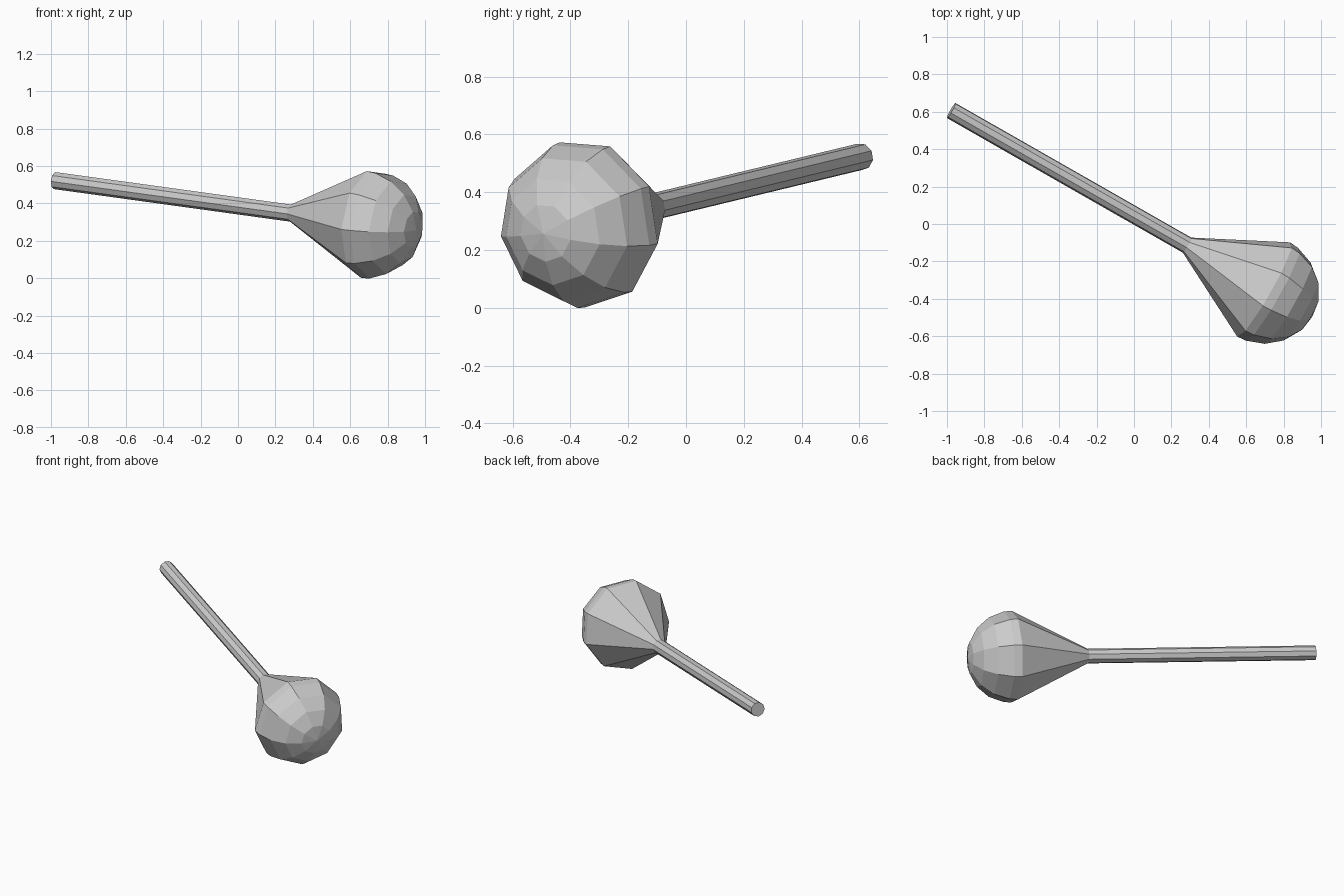
import bpy, bmesh
from math import cos, sin, radians, tau
from mathutils import Vector, Matrix

if "Cube" in bpy.data.objects:
    bpy.data.objects.remove(bpy.data.objects["Cube"])

SIDES = 9
tail = Vector((-0.977, 0.607, 0.523))     # handle end
ball = Vector((0.70, -0.35, 0.292))       # centre of the bulb
R, r = 0.294, 0.047

# Frame along the leaning axis
d = (ball - tail).normalized()
u = Vector((-d.y, d.x, 0)).normalized()
if u.x < 0:
    u = -u
v = d.cross(u)
frame = Matrix((u, v, d)).transposed().to_4x4()
frame.translation = tail
L = (ball - tail).length


def lathe(name, profile):
    """Turn (radius, height) points around the leaning axis."""
    bm = bmesh.new()
    start = radians(26)
    pts = [bm.verts.new((a * cos(start), a * sin(start), h)) for a, h in profile]
    edges = [bm.edges.new(p) for p in zip(pts, pts[1:])]
    bmesh.ops.spin(bm, geom=pts + edges, cent=(0, 0, 0), axis=(0, 0, 1),
                   angle=tau, steps=SIDES, use_duplicate=False)
    bmesh.ops.remove_doubles(bm, verts=bm.verts, dist=1e-4)
    bmesh.ops.recalc_face_normals(bm, faces=bm.faces)
    bm.transform(frame)
    me = bpy.data.meshes.new(name)
    bm.to_mesh(me)
    bm.free()
    ob = bpy.data.objects.new(name, me)
    bpy.context.collection.objects.link(ob)
    return ob


# Straight handle, flared neck and domed bulb in one turned body
dome = [(R * cos(radians(a)), L + R * sin(radians(a))) for a in (0, 10, 30, 50, 70)]
lathe("handle_and_bulb", [(0, 0), (r, 0), (r, 1.463)] + dome + [(0, L + R)])
